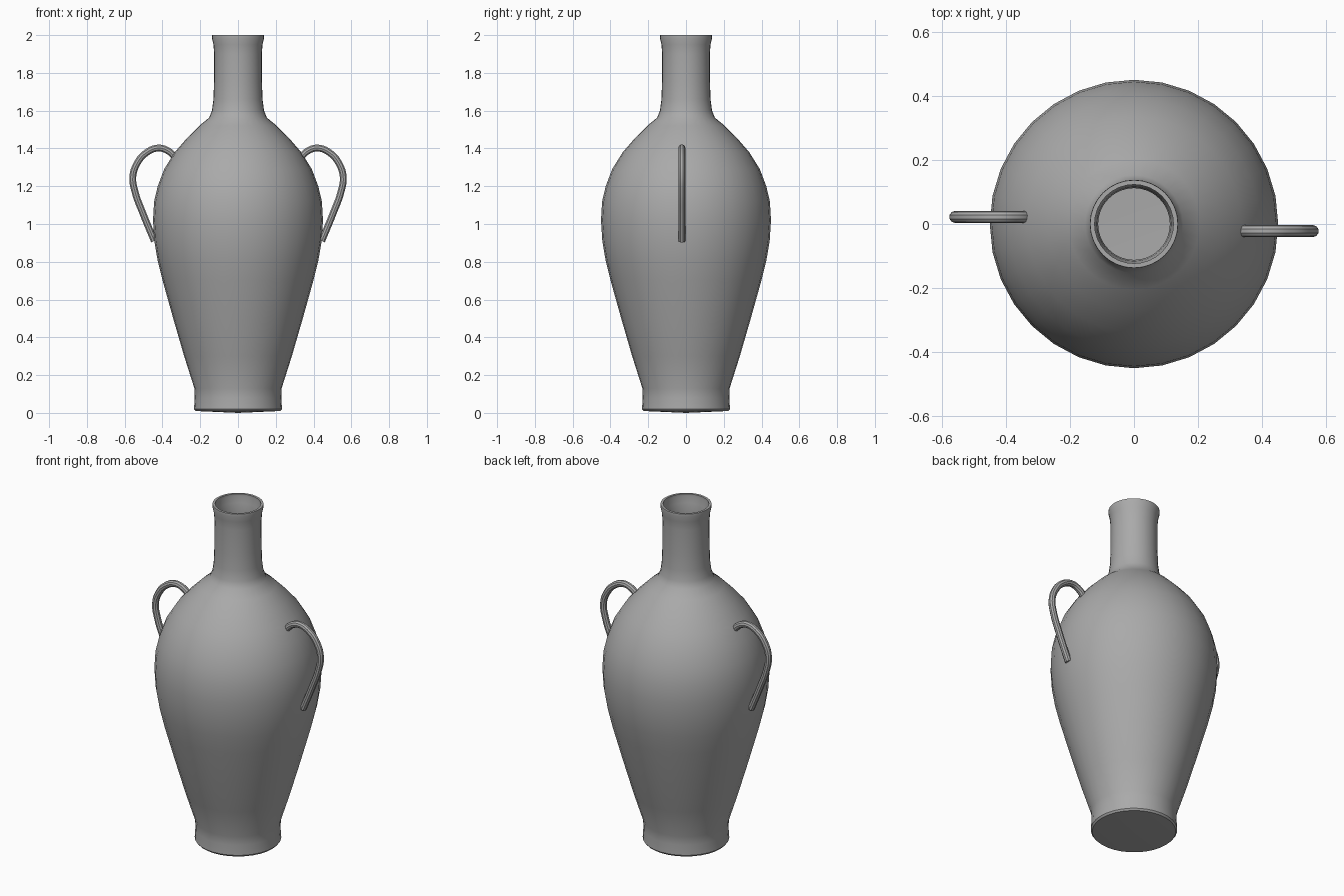
import bpy
import bmesh
from math import pi

cube = bpy.data.objects.get("Cube")
if cube:
    bpy.data.objects.remove(cube)

SIDES = 32
WALL = 0.014

clay = bpy.data.materials.new("grey_clay")
clay.use_nodes = True
grey = (0.4, 0.4, 0.4, 1)
clay.diffuse_color = grey
clay.node_tree.nodes["Principled BSDF"].inputs["Base Color"].default_value = grey


def smooth(obj):
    bpy.ops.object.select_all(action="DESELECT")
    obj.select_set(True)
    bpy.context.view_layer.objects.active = obj
    bpy.ops.object.shade_smooth_by_angle(angle=pi / 6)


def lathe(name, profile):
    """Revolve (radius, height) points around the z axis."""
    bm = bmesh.new()
    verts = [bm.verts.new((r, 0, z)) for r, z in profile]
    edges = [bm.edges.new(pair) for pair in zip(verts, verts[1:])]
    bmesh.ops.spin(bm, geom=verts + edges, cent=(0, 0, 0), axis=(0, 0, 1),
                   angle=2 * pi, steps=SIDES, use_merge=True)
    bmesh.ops.remove_doubles(bm, verts=bm.verts, dist=0.0005)
    bmesh.ops.recalc_face_normals(bm, faces=bm.faces)
    mesh = bpy.data.meshes.new(name)
    bm.to_mesh(mesh)
    bm.free()
    mesh.materials.append(clay)
    obj = bpy.data.objects.new(name, mesh)
    bpy.context.collection.objects.link(obj)
    smooth(obj)


def handle(name, path, offset, turn):
    """Sweep a round tube along (x, z) points, then turn it around z."""
    curve = bpy.data.curves.new(name, "CURVE")
    curve.dimensions = "3D"
    curve.bevel_depth = 0.019
    curve.bevel_resolution = 3
    curve.resolution_u = 5
    curve.use_fill_caps = True
    spline = curve.splines.new("BEZIER")
    spline.bezier_points.add(len(path) - 1)
    for point, (x, z) in zip(spline.bezier_points, path):
        point.co = (x, offset, z)
        point.handle_left_type = point.handle_right_type = "AUTO"
    curve.materials.append(clay)
    obj = bpy.data.objects.new(name, curve)
    bpy.context.collection.objects.link(obj)
    obj.rotation_euler.z = turn
    bpy.ops.object.select_all(action="DESELECT")
    obj.select_set(True)
    bpy.context.view_layer.objects.active = obj
    bpy.ops.object.convert(target="MESH")
    smooth(bpy.context.object)


# Vase body: foot, belly, shoulder, neck and flared lip
outer = [(0.225, 0.01), (0.233, 0.02), (0.229, 0.08), (0.231, 0.13),
         (0.285, 0.3), (0.343, 0.5), (0.399, 0.7), (0.426, 0.81),
         (0.443, 0.91), (0.45, 1.02), (0.444, 1.12), (0.425, 1.2),
         (0.391, 1.29), (0.335, 1.38), (0.27, 1.455), (0.205, 1.52),
         (0.153, 1.563), (0.138, 1.6), (0.13, 1.66), (0.127, 1.75),
         (0.126, 1.9), (0.13, 1.95), (0.138, 1.985), (0.137, 2.0)]
inner = [(r - WALL, z) for r, z in reversed(outer[2:])]
lathe("vase_body", [(0, 0)] + outer + inner + [(0.21, 0.04), (0, 0.03)])

# Two opposite loop handles
loop = [(0.33, 1.35), (0.37, 1.387), (0.423, 1.402), (0.487, 1.376),
        (0.532, 1.325), (0.557, 1.25), (0.545, 1.17), (0.505, 1.06),
        (0.443, 0.91)]
for name, turn in (("left_handle", 0), ("right_handle", pi)):
    handle(name, loop, -0.022, turn)
